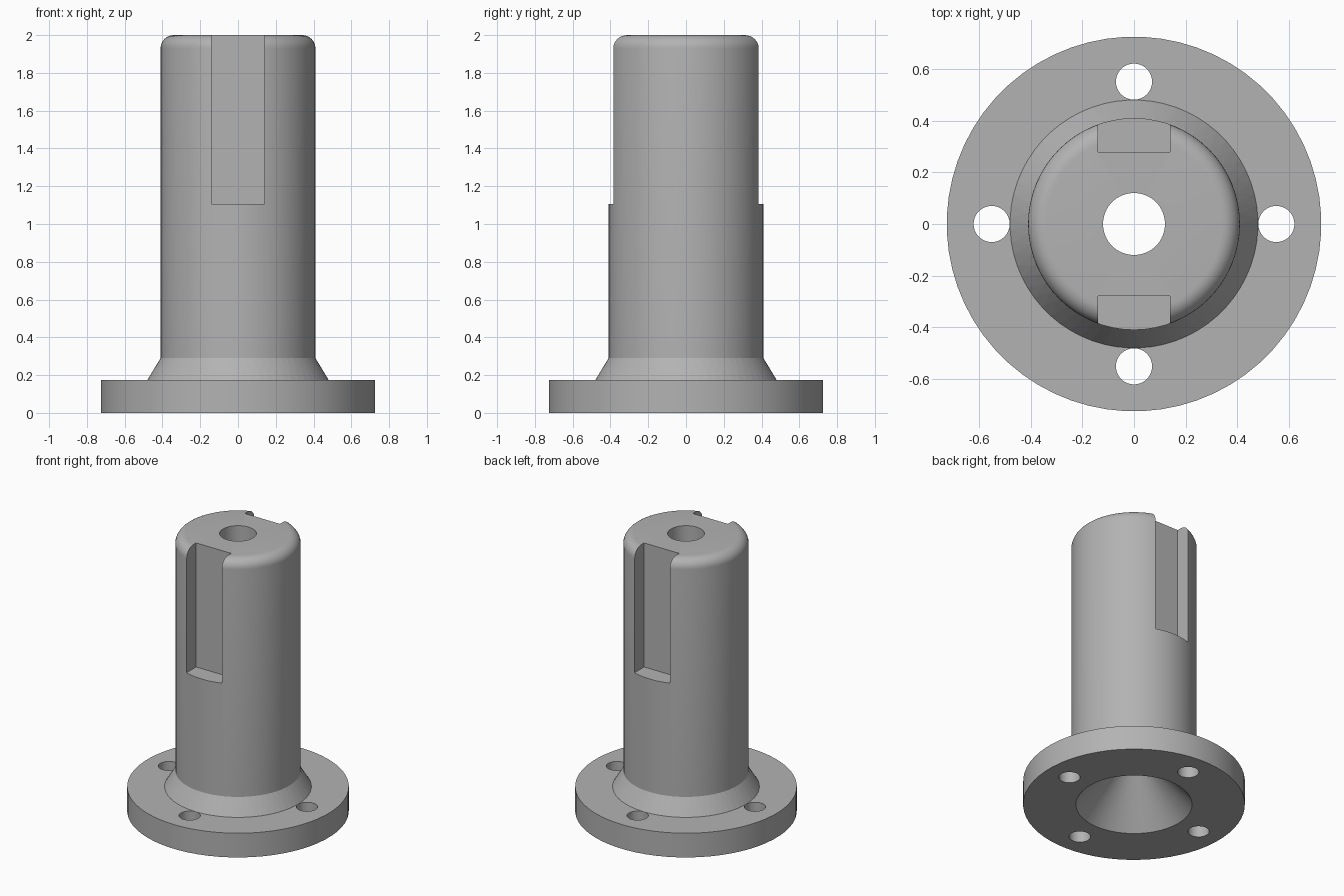
import bpy, bmesh
from math import pi, sin, cos
from mathutils import Matrix

cube = bpy.data.objects.get("Cube")
if cube:
    bpy.data.objects.remove(cube, do_unlink=True)

SEG = 64
SHAFT_R, NECK_R, FLANGE_R, BORE_R = 0.41, 0.48, 0.725, 0.12
FLANGE_Z, NECK_Z, SLOT_Z, TOP, FILLET = 0.175, 0.29, 1.105, 2.0, 0.07

steel = bpy.data.materials.new("machined grey")
steel.use_nodes = True
grey = (0.45, 0.45, 0.45, 1)
steel.diffuse_color = grey
steel.node_tree.nodes["Principled BSDF"].inputs["Base Color"].default_value = grey


def make_object(name, bm):
    bmesh.ops.recalc_face_normals(bm, faces=bm.faces[:])
    mesh = bpy.data.meshes.new(name)
    bm.to_mesh(mesh)
    bm.free()
    obj = bpy.data.objects.new(name, mesh)
    bpy.context.collection.objects.link(obj)
    mesh.materials.append(steel)
    return obj


def lathe(name, profile):
    """Revolve a closed (radius, z, twist) profile; twist changes give triangles."""
    bm = bmesh.new()
    rings = []
    for r, z, t in profile:
        angles = [2 * pi * (i + t) / SEG for i in range(SEG)]
        rings.append([bm.verts.new((r * cos(a), r * sin(a), z)) for a in angles])
    for k, (_, _, t) in enumerate(profile):
        n = (k + 1) % len(rings)
        a, b = rings[k], rings[n]
        if t > profile[n][2]:
            a, b = b, a
        for i in range(SEG):
            j = (i + 1) % SEG
            if t == profile[n][2]:
                bm.faces.new((a[i], a[j], b[j], b[i]))
            else:
                bm.faces.new((a[i], a[j], b[i]))
                bm.faces.new((b[i], a[j], b[j]))
    return make_object(name, bm)


# Flanged shaft: countersunk bore, flange, faceted neck, rounded top
fillet = [(SHAFT_R - FILLET * (1 - cos(a)), TOP - FILLET * (1 - sin(a)), 0)
          for a in (pi / 2 * i / 8 for i in range(9))]
profile = [(BORE_R, NECK_Z, 0), (0.38, 0, 0), (FLANGE_R, 0, 0.5),
           (FLANGE_R, FLANGE_Z, 0.5), (NECK_R, FLANGE_Z, 0.5),
           (SHAFT_R, NECK_Z, 0)] + fillet + [(BORE_R, TOP, 0)]
body = lathe("flanged_shaft", profile)

# Cutters: two keyways and four bolt holes
cutters = []
for side in (-1, 1):
    bm = bmesh.new()
    place = Matrix.Translation((0, side * 0.478, SLOT_Z + 0.5))
    bmesh.ops.create_cube(bm, size=1, matrix=place @ Matrix.Diagonal((0.28, 0.4, 1, 1)))
    cutters.append(make_object("keyway_cutter", bm))
for i in range(4):
    bm = bmesh.new()
    place = Matrix.Translation((0.551 * cos(i * pi / 2), 0.551 * sin(i * pi / 2), 0.1))
    bmesh.ops.create_cone(bm, cap_ends=True, segments=32, radius1=0.07, radius2=0.07,
                          depth=0.4, matrix=place)
    cutters.append(make_object("bolt_hole_cutter", bm))

bpy.ops.object.select_all(action='DESELECT')
bpy.context.view_layer.objects.active = body
body.select_set(True)
for cutter in cutters:
    cutter.hide_render = True
    mod = body.modifiers.new("cut", 'BOOLEAN')
    mod.operation = 'DIFFERENCE'
    mod.solver = 'EXACT'
    mod.object = cutter
    bpy.ops.object.modifier_apply(modifier=mod.name)
    bpy.data.objects.remove(cutter, do_unlink=True)

# Smooth turned surfaces, flat facets on the neck
bpy.ops.object.shade_smooth_by_angle(angle=pi / 6)
for face in body.data.polygons:
    if FLANGE_Z < face.center.z < NECK_Z and 0.2 < face.normal.z < 0.9:
        face.use_smooth = False
